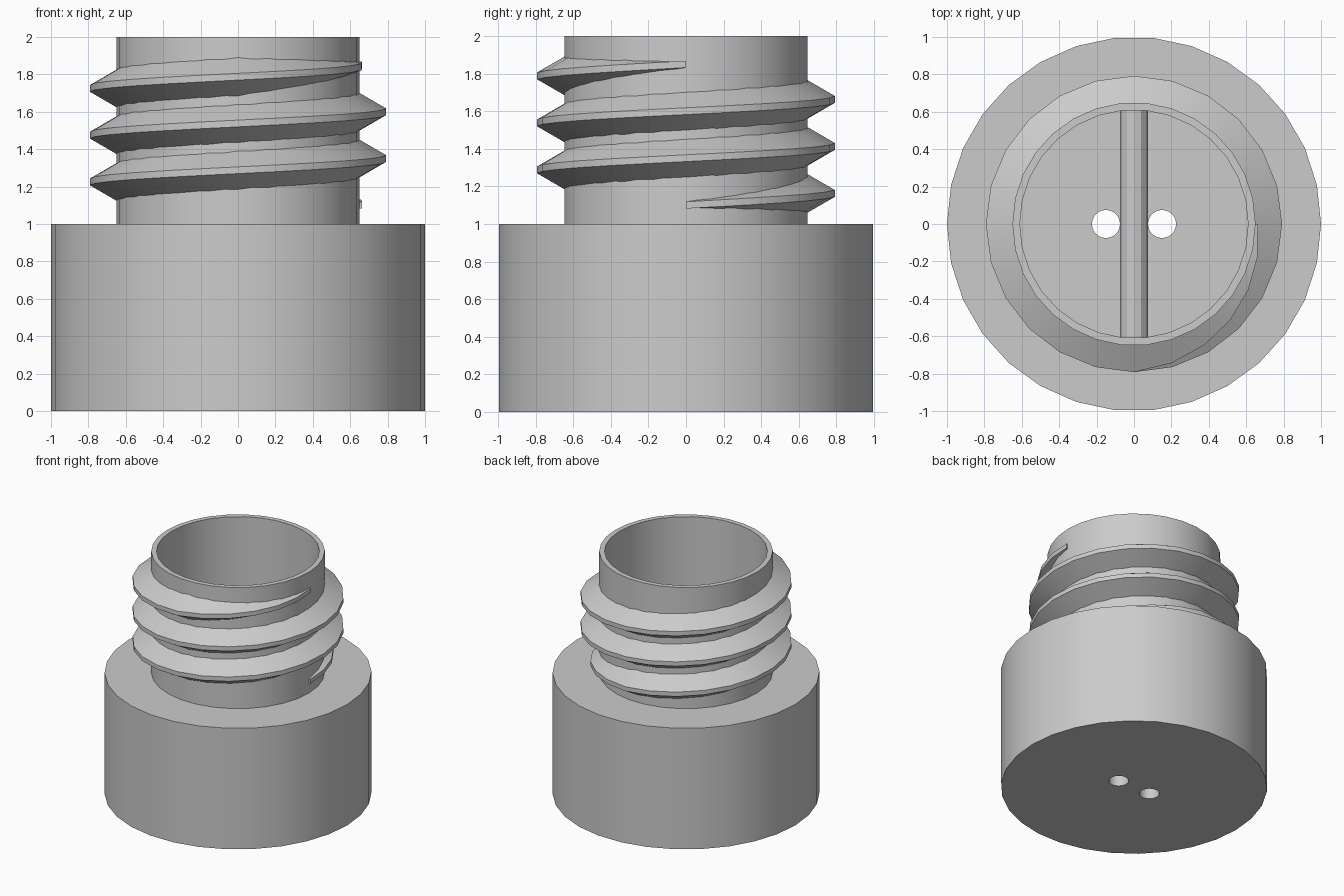
import bpy, bmesh, math
from mathutils import Matrix

if "Cube" in bpy.data.objects:
    bpy.data.objects.remove(bpy.data.objects["Cube"], do_unlink=True)

grey = bpy.data.materials.new("plain_grey")
grey.use_nodes = True
grey.diffuse_color = (0.6, 0.6, 0.6, 1)
grey.node_tree.nodes["Principled BSDF"].inputs["Base Color"].default_value = grey.diffuse_color

FLOOR = 0.15          # inside floor height
NECK = 0.65           # neck outer radius
BORE = 0.61           # bore radius


def finish(name, bm):
    """Turn a bmesh into a named grey object."""
    bmesh.ops.recalc_face_normals(bm, faces=bm.faces)
    mesh = bpy.data.meshes.new(name)
    bm.to_mesh(mesh)
    bm.free()
    mesh.materials.append(grey)
    obj = bpy.data.objects.new(name, mesh)
    bpy.context.collection.objects.link(obj)
    return obj


def activate(obj):
    bpy.ops.object.select_all(action='DESELECT')
    obj.select_set(True)
    bpy.context.view_layer.objects.active = obj


def smooth(obj):
    activate(obj)
    bpy.ops.object.shade_smooth_by_angle(angle=math.radians(28))


def cylinder(name, radius, depth, sides, matrix):
    bm = bmesh.new()
    bmesh.ops.create_cone(bm, cap_ends=True, segments=sides, radius1=radius,
                          radius2=radius, depth=depth, matrix=matrix)
    return finish(name, bm)


# Container body: thick base, thin neck and open bore, turned from one profile
profile = [(0, 0), (1, 0), (1, 1), (NECK, 1), (NECK, 2), (BORE, 2), (BORE, FLOOR), (0, FLOOR)]
bm = bmesh.new()
verts = [bm.verts.new((r, 0, z)) for r, z in profile]
edges = [bm.edges.new(pair) for pair in zip(verts, verts[1:])]
bmesh.ops.spin(bm, geom=verts + edges, cent=(0, 0, 0), axis=(0, 0, 1),
               angle=math.tau, steps=30, use_merge=True)
bmesh.ops.remove_doubles(bm, verts=bm.verts, dist=1e-4)
body = finish("container_body", bm)

# Two cord holes through the floor
for side in (-1, 1):
    cutter = cylinder("hole_cutter", 0.075, 0.6, 24, Matrix.Translation((side * 0.15, 0, 0)))
    cutter.hide_render = True
    cut = body.modifiers.new("cord_hole", 'BOOLEAN')
    cut.operation = 'DIFFERENCE'
    cut.solver = 'EXACT'
    cut.object = cutter
    activate(body)
    bpy.ops.object.modifier_apply(modifier=cut.name)
    bpy.data.objects.remove(cutter, do_unlink=True)
smooth(body)

# Cord bar across the bore
bar = cylinder("cord_bar", 0.075, 2 * BORE + 0.02, 12,
               Matrix.Translation((0, 0, FLOOR + 0.12)) @ Matrix.Rotation(math.pi / 2, 4, 'X'))
smooth(bar)

# Screw thread: three turns, fading in and out over a quarter turn
STEPS, TURNS, PITCH = 24, 3, 0.25
bm = bmesh.new()
rings = []
for i in range(STEPS * TURNS + 1):
    turn = i / STEPS
    fade = min(1, 4 * turn, 4 * (TURNS - turn))
    angle = turn * math.tau
    mid = 1.1 + PITCH * turn
    crest = 0.662 + 0.13 * fade
    root = 0.018 + 0.094 * fade
    section = [(0.63, -root), (crest, -0.018), (crest, 0.018), (0.63, root)]
    rings.append([bm.verts.new((r * math.cos(angle), r * math.sin(angle), mid + z))
                  for r, z in section])
for a, b in zip(rings, rings[1:]):
    for j in range(4):
        k = (j + 1) % 4
        bm.faces.new((a[j], a[k], b[k], b[j]))
bm.faces.new(rings[0])
bm.faces.new(rings[-1])
smooth(finish("screw_thread", bm))
